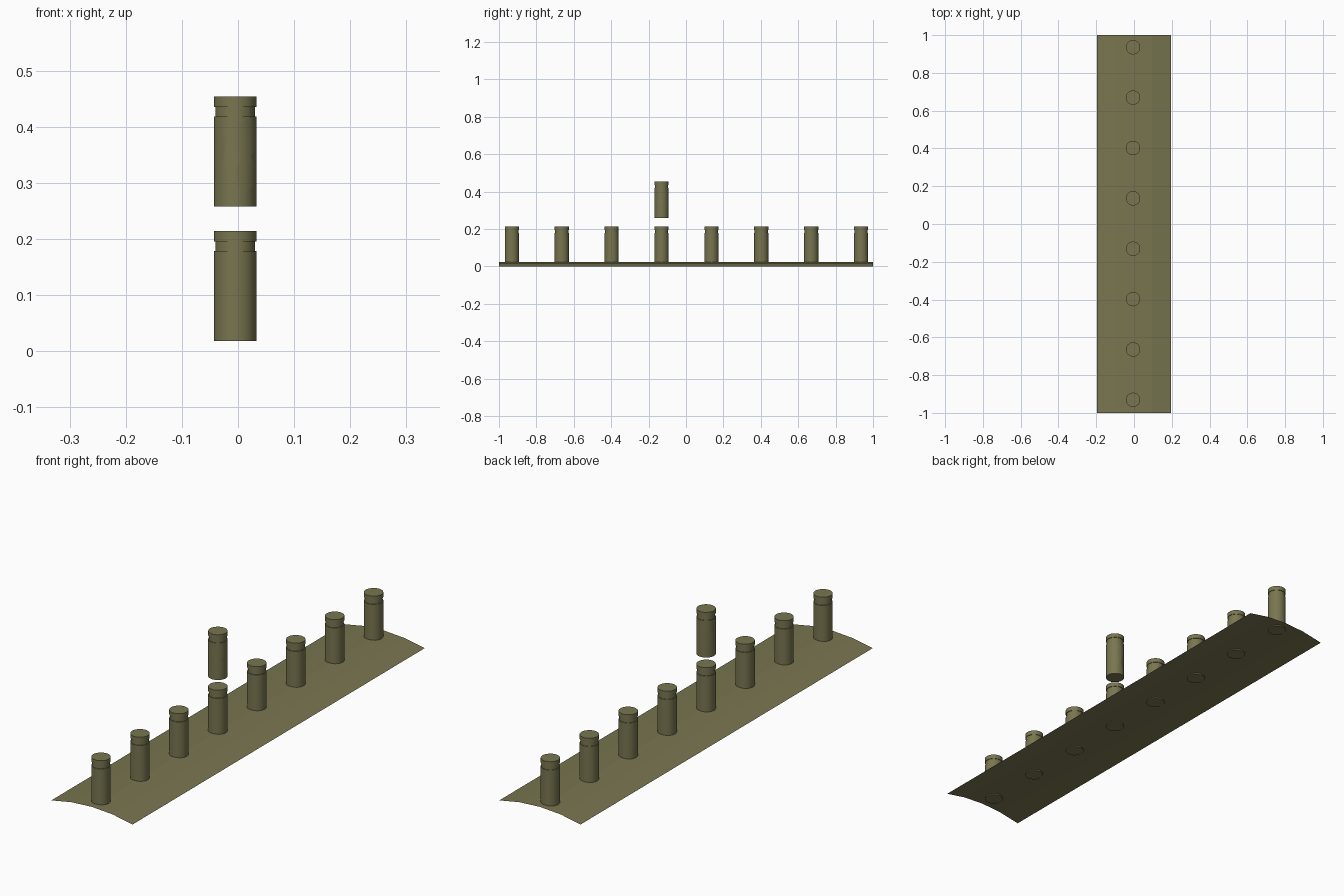
import bpy, bmesh, math, random
from mathutils import Vector

if "Cube" in bpy.data.objects:
    bpy.data.objects.remove(bpy.data.objects["Cube"])

random.seed(4)
SEG = 32
CX, R, RG = -0.005, 0.038, 0.0355
# post profile: radius, height (grooved neck below the cap)
PROFILE = [(R, 0), (R, 0.16), (RG, 0.16), (RG, 0.177), (R, 0.177), (R, 0.196)]

olive = bpy.data.materials.new("olive")
olive.diffuse_color = (0.19, 0.18, 0.08, 1)
olive.use_nodes = True
olive.node_tree.nodes["Principled BSDF"].inputs["Base Color"].default_value = olive.diffuse_color


def add_object(name, bm, loc=(0, 0, 0), smooth=True):
    mesh = bpy.data.meshes.new(name)
    bm.to_mesh(mesh)
    bm.free()
    mesh.materials.append(olive)
    ob = bpy.data.objects.new(name, mesh)
    ob.location = loc
    bpy.context.collection.objects.link(ob)
    if smooth:
        bpy.ops.object.select_all(action='DESELECT')
        ob.select_set(True)
        bpy.context.view_layer.objects.active = ob
        bpy.ops.object.shade_smooth_by_angle(angle=math.radians(30))
    return ob


def post_bmesh():
    bm = bmesh.new()
    rings = [[bm.verts.new((r * math.cos(2 * math.pi * i / SEG),
                            r * math.sin(2 * math.pi * i / SEG), z))
              for i in range(SEG)] for r, z in PROFILE]
    for a, b in zip(rings, rings[1:]):
        for i in range(SEG):
            j = (i + 1) % SEG
            bm.faces.new((a[i], a[j], b[j], b[i]))
    bm.faces.new(rings[0][::-1])
    bm.faces.new(rings[-1])
    return bm


# arched open sheet
bm = bmesh.new()
section = [(-0.195, 0), (-0.098, 0.018), (0, 0.024), (0.098, 0.018), (0.195, 0)]
front = [bm.verts.new((x, -1, z)) for x, z in section]
back = [bm.verts.new((x, 1, z)) for x, z in section]
for i in range(len(section) - 1):
    bm.faces.new((front[i], front[i + 1], back[i + 1], back[i]))
add_object("base_sheet", bm, smooth=False)

# row of posts
ROW = [-0.931 + 0.2667 * k for k in range(8)]
for k, y in enumerate(ROW):
    add_object(f"post_{k + 1}", post_bmesh(), (CX, y, 0.018))

# floating cracked post: Voronoi pieces cut from the same profile
seeds = [Vector((random.uniform(-R, R), random.uniform(-R, R), random.uniform(0, 0.196)))
         for _ in range(14)]
for n, p in enumerate(seeds):
    bm = post_bmesh()
    for q in seeds:
        if q is p or not bm.verts:
            continue
        cut = bmesh.ops.bisect_plane(
            bm, geom=bm.verts[:] + bm.edges[:] + bm.faces[:], dist=1e-6,
            plane_co=(p + q) / 2, plane_no=q - p, clear_outer=True)
        open_edges = [e for e in bm.edges if e.is_boundary]
        if open_edges:
            bmesh.ops.holes_fill(bm, edges=open_edges, sides=0)
    if bm.faces:
        bmesh.ops.recalc_face_normals(bm, faces=bm.faces[:])
        add_object(f"cracked_piece_{n + 1}", bm, (CX, ROW[3], 0.258))
    else:
        bm.free()
